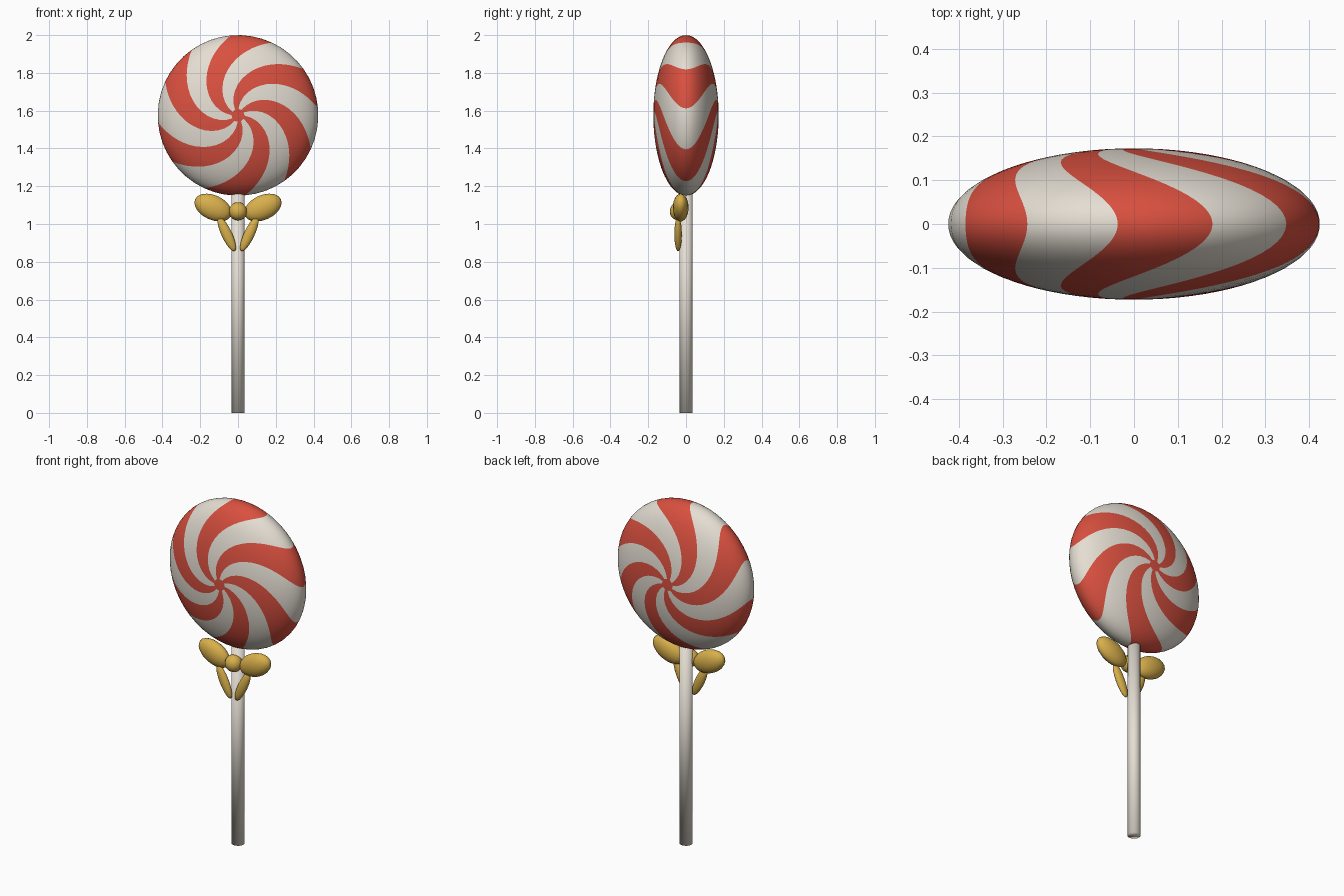
import bpy, bmesh, math
from mathutils import Matrix, Vector

if "Cube" in bpy.data.objects:
    bpy.data.objects.remove(bpy.data.objects["Cube"])


def material(name, rgb):
    m = bpy.data.materials.new(name)
    m.diffuse_color = (*rgb, 1)
    m.use_nodes = True
    m.node_tree.nodes["Principled BSDF"].inputs["Base Color"].default_value = m.diffuse_color
    return m


CREAM = material("cream", (0.78, 0.73, 0.65))
RED = material("red", (0.69, 0.08, 0.05))
GOLD = material("gold", (0.69, 0.43, 0.07))


def finish(bm, name, mats):
    bmesh.ops.recalc_face_normals(bm, faces=bm.faces)
    for f in bm.faces:
        f.smooth = True
    me = bpy.data.meshes.new(name)
    bm.to_mesh(me)
    bm.free()
    for m in mats:
        me.materials.append(m)
    ob = bpy.data.objects.new(name, me)
    bpy.context.collection.objects.link(ob)
    return ob


# Candy: flattened ball whose meridians are twisted, so stripes follow the edges
def candy(radius=0.425, depth=0.173, height=1.575, seg=48, rings=40):
    bm = bmesh.new()
    loops = []
    for i in range(1, rings):
        t = math.pi * i / rings
        s = math.sin(t)
        loop = []
        for j in range(seg):
            a = math.radians(-95 + 90 * s) + math.tau * j / seg
            loop.append(bm.verts.new((radius * s * math.sin(a),
                                      -depth * math.cos(t),
                                      height + radius * s * math.cos(a))))
        loops.append(loop)
    front = bm.verts.new((0, -depth, height))
    back = bm.verts.new((0, depth, height))
    stripe = seg // 12
    for j in range(seg):
        k = (j + 1) % seg
        # red centre spots
        for pole, loop in ((front, loops[0]), (back, loops[-1])):
            bm.faces.new((pole, loop[j], loop[k])).material_index = 1
        # six red and six cream swirls
        for a, b in zip(loops, loops[1:]):
            f = bm.faces.new((a[j], a[k], b[k], b[j]))
            f.material_index = 1 if (j // stripe) % 2 == 0 else 0
    return finish(bm, "swirl_candy", [CREAM, RED])


# Stick
def stick(radius=0.035, top=1.2):
    bm = bmesh.new()
    bmesh.ops.create_cone(bm, cap_ends=True, segments=16, radius1=radius,
                          radius2=radius, depth=top,
                          matrix=Matrix.Translation((0, 0, top / 2)))
    return finish(bm, "stick", [CREAM])


# Bow pieces: stretched balls, tilted about the y axis
def blob(name, centre, size, tilt=0):
    bm = bmesh.new()
    mat = (Matrix.Translation(Vector(centre))
           @ Matrix.Rotation(math.radians(tilt), 4, 'Y')
           @ Matrix.Diagonal((*size, 1)))
    bmesh.ops.create_uvsphere(bm, u_segments=16, v_segments=10, radius=1, matrix=mat)
    return finish(bm, name, [GOLD])


candy()
stick()
blob("bow_knot", (0, -0.04, 1.067), (0.048, 0.046, 0.048))
for side, label in ((-1, "left"), (1, "right")):
    blob("bow_loop_" + label, (side * 0.132, -0.028, 1.087),
         (0.105, 0.042, 0.065), -25 * side)
    blob("bow_tail_" + label, (side * 0.06, -0.042, 0.947),
         (0.028, 0.02, 0.1), 25 * side)
